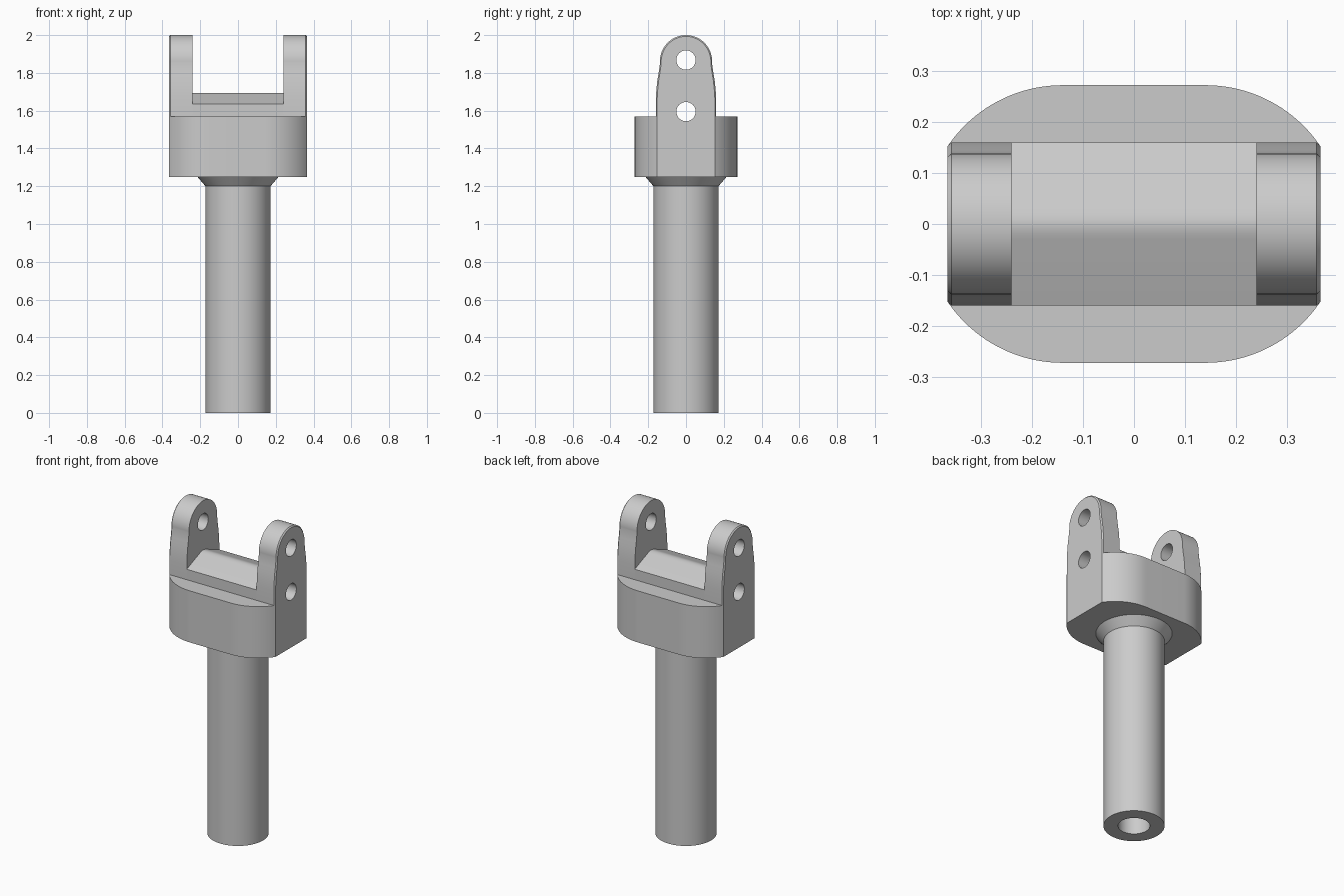
import bpy, bmesh, math
from mathutils import Vector

cube = bpy.data.objects.get("Cube")
if cube:
    bpy.data.objects.remove(cube, do_unlink=True)

grey = bpy.data.materials.new("light grey metal")
grey.use_nodes = True
colour = (0.6, 0.6, 0.6, 1)
grey.diffuse_color = colour
grey.node_tree.nodes["Principled BSDF"].inputs["Base Color"].default_value = colour

BASE, SHOULDER, TOP = 1.25, 1.57, 2.0
OUT, GAP, LUG_W, ROUND = 0.365, 0.24, 0.16, 0.272


def arc(cx, cy, r, start, end, n=20):
    return [(cx + r * math.cos(start + (end - start) * i / n),
             cy + r * math.sin(start + (end - start) * i / n)) for i in range(n + 1)]


def loft(name, rings, caps=True, smooth=True):
    """Skin matching rings of points into one object."""
    bm = bmesh.new()
    loops = [[bm.verts.new(p) for p in ring] for ring in rings]
    pairs = list(zip(loops, loops[1:]))
    if not caps:
        pairs.append((loops[-1], loops[0]))
    for a, b in pairs:
        for i in range(len(a)):
            j = (i + 1) % len(a)
            bm.faces.new((a[i], a[j], b[j], b[i]))
    if caps:
        bm.faces.new(loops[0])
        bm.faces.new(loops[-1])
    bmesh.ops.recalc_face_normals(bm, faces=bm.faces)
    mesh = bpy.data.meshes.new(name)
    bm.to_mesh(mesh)
    bm.free()
    obj = bpy.data.objects.new(name, mesh)
    bpy.context.collection.objects.link(obj)
    mesh.materials.append(grey)
    return obj


def activate(obj):
    bpy.ops.object.select_all(action="DESELECT")
    obj.select_set(True)
    bpy.context.view_layer.objects.active = obj


def along_x(outline, x):
    return [(x, y, z) for y, z in outline]


def circle(r, z, n=64):
    return [(x, y, z) for x, y in arc(0, 0, r, 0, 2 * math.pi, n)[:-1]]


# Shaft with a flared collar and a blind bore in its lower end
shaft = loft("shaft", [circle(r, z) for r, z in (
    (0.001, 1.0), (0.09, 1.0), (0.09, 0), (0.172, 0), (0.172, 1.2),
    (0.215, BASE), (0.001, BASE))], caps=False)

# Shoulder block: rounded ends trimmed flat at the sides
trim = math.acos((OUT - 0.14) / ROUND)
plan = arc(0.14, 0, ROUND, trim, math.pi / 2)
plan += [(-x, y) for x, y in reversed(plan)]
plan += [(x, -y) for x, y in reversed(plan)]
block = loft("shoulder_block", [[(x, y, z) for x, y in plan] for z in (BASE, SHOULDER)])

# Fork lugs: arched plates with a narrow chamfer round the outer face
half = [(LUG_W, SHOULDER), (LUG_W, 1.66), (0.157, 1.71), (0.152, 1.76), (0.145, 1.80)]
half += arc(0, 1.862, 0.138, math.radians(-4), math.pi / 2, 24)
arch = half + [(-y, z) for y, z in reversed(half[:-1])]
small = [(y * 0.955, SHOULDER + (z - SHOULDER) * 0.984) for y, z in arch]
lugs = []
for name, side in (("left_lug", 1), ("right_lug", -1)):
    lugs.append(loft(name, [along_x(arch, side * GAP), along_x(arch, side * 0.358),
                            along_x(small, side * OUT)]))

# Ridged saddle between the lugs
slope = [(LUG_W, SHOULDER), (LUG_W, 1.635), (0.03, 1.687), (0.02, 1.6905), (0.01, 1.693), (0, 1.694)]
ridge = slope + [(-y, z) for y, z in reversed(slope[:-1])]
saddle = loft("saddle", [along_x(ridge, -GAP), along_x(ridge, GAP)])

# Cross holes for the pins
for z in (1.595, 1.868):
    cutter = loft("pin_hole_cutter", [along_x(arc(0, z, 0.051, 0, 2 * math.pi, 40)[:-1], x)
                                      for x in (-0.5, 0.5)])
    cutter.hide_render = True
    targets = lugs + [block, saddle] if z < 1.7 else lugs
    for obj in targets:
        activate(obj)
        mod = obj.modifiers.new("pin hole", "BOOLEAN")
        mod.operation = "DIFFERENCE"
        mod.solver = "EXACT"
        mod.object = cutter
        bpy.ops.object.modifier_apply(modifier=mod.name)
    bpy.data.objects.remove(cutter, do_unlink=True)

# Smooth shading with crisp edges
for obj in [shaft, block, saddle] + lugs:
    activate(obj)
    bpy.ops.object.shade_smooth_by_angle(angle=math.radians(25))
